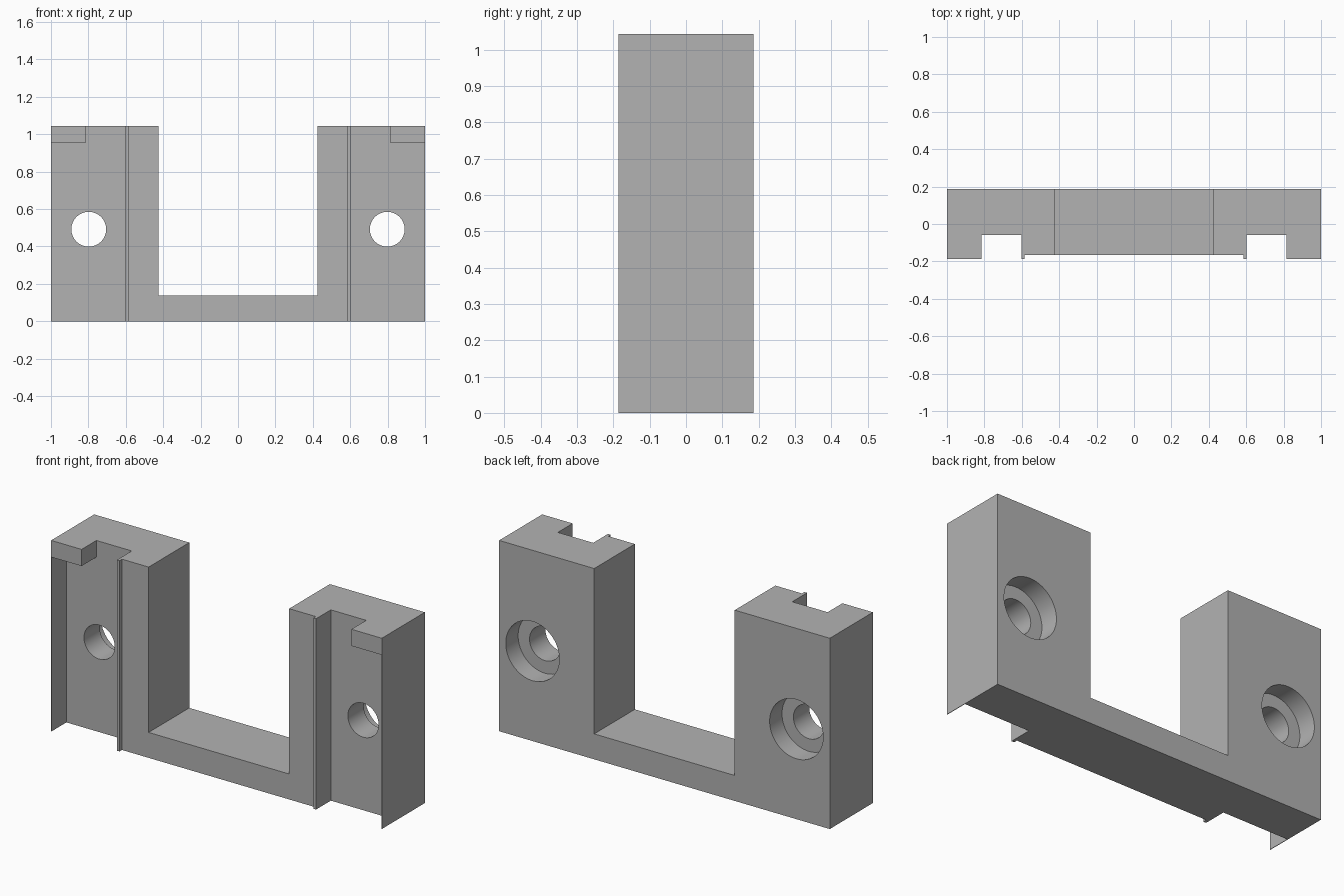
import bpy, bmesh, math

if "Cube" in bpy.data.objects:
    bpy.data.objects.remove(bpy.data.objects["Cube"], do_unlink=True)

TOP, BACK, FRONT = 1.043, 0.186, -0.186
OVER = 0.1  # how far cutters reach past the body

grey = bpy.data.materials.new("plain_grey")
grey.use_nodes = True
colour = (0.448, 0.448, 0.448, 1)
grey.diffuse_color = colour
grey.node_tree.nodes["Principled BSDF"].inputs["Base Color"].default_value = colour


def prism(name, outline, y0, y1):
    """Extrude an x-z outline from y0 to y1."""
    bm = bmesh.new()
    face = bm.faces.new([bm.verts.new((x, y0, z)) for x, z in outline])
    new = bmesh.ops.extrude_face_region(bm, geom=[face])["geom"]
    moved = [v for v in new if isinstance(v, bmesh.types.BMVert)]
    bmesh.ops.translate(bm, verts=moved, vec=(0, y1 - y0, 0))
    bmesh.ops.recalc_face_normals(bm, faces=bm.faces)
    mesh = bpy.data.meshes.new(name)
    bm.to_mesh(mesh)
    bm.free()
    mesh.materials.append(grey)
    obj = bpy.data.objects.new(name, mesh)
    bpy.context.collection.objects.link(obj)
    return obj


def circle(x, z, radius, sides=64):
    angles = [2 * math.pi * i / sides for i in range(sides)]
    return [(x + radius * math.cos(a), z + radius * math.sin(a)) for a in angles]


def cut(body, outline, y0, y1):
    """Subtract a prism from the body, then discard the cutter."""
    cutter = prism("cutter", outline, y0, y1)
    cutter.hide_render = True
    mod = body.modifiers.new("cut", "BOOLEAN")
    mod.operation, mod.solver, mod.object = "DIFFERENCE", "EXACT", cutter
    bpy.context.view_layer.objects.active = body
    bpy.ops.object.modifier_apply(modifier=mod.name)
    bpy.data.objects.remove(cutter, do_unlink=True)


# U-shaped body
half = [(1, 0), (1, TOP), (0.425, TOP), (0.425, 0.139)]
bracket = prism("bracket", half + [(-x, z) for x, z in reversed(half)], FRONT, BACK)

# Shallow step across the front, leaving a narrow rib on each tower
rib = 0.586
cut(bracket, [(-rib, -OVER), (rib, -OVER), (rib, TOP + OVER), (-rib, TOP + OVER)],
    FRONT - OVER, -0.165)

for side in (-1, 1):
    # Deep channel, leaving a thin outer skin and a tab at the top corner
    channel = [(0.602, -OVER), (0.997, -OVER), (0.997, 0.952),
               (0.816, 0.952), (0.816, TOP + OVER), (0.602, TOP + OVER)]
    cut(bracket, [(side * x, z) for x, z in channel], FRONT - OVER, -0.058)
    # Screw hole with a counterbore at the back
    cut(bracket, circle(side * 0.798, 0.492, 0.093), FRONT - OVER, BACK + OVER)
    cut(bracket, circle(side * 0.798, 0.492, 0.162), 0.079, BACK + OVER)

bpy.ops.object.select_all(action="DESELECT")
bracket.select_set(True)
bpy.context.view_layer.objects.active = bracket
bpy.ops.object.shade_smooth_by_angle(angle=math.radians(30))
